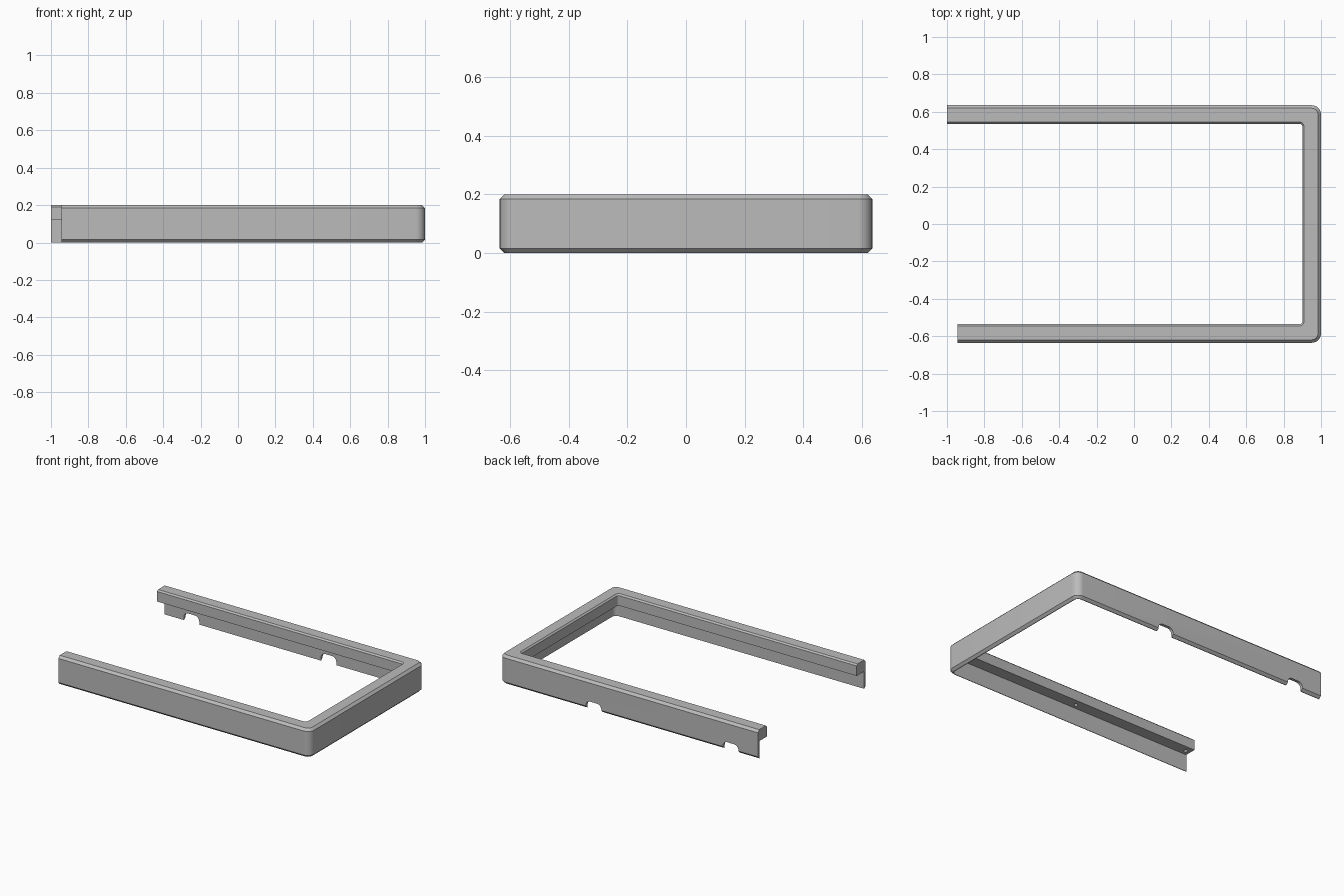
import bpy
import bmesh
import math

if "Cube" in bpy.data.objects:
    bpy.data.objects.remove(bpy.data.objects["Cube"], do_unlink=True)

HALF_DEPTH = 0.635
FRONT_END, BACK_END = -0.945, -1.0
ARC_STEPS = 8

grey = bpy.data.materials.new("plain grey")
grey.use_nodes = True
colour = (0.5, 0.5, 0.5, 1)
grey.diffuse_color = colour
grey.node_tree.nodes["Principled BSDF"].inputs["Base Color"].default_value = colour

# Cross-section: inset from the outer face, height, corner radius
section = [
    (0.0, 0.016, 0.05), (0.016, 0.0, 0.034), (0.02, 0.0, 0.03),
    (0.02, 0.12, 0.03), (0.1, 0.12, 0.015), (0.1, 0.19, 0.015),
    (0.09, 0.2, 0.025), (0.016, 0.2, 0.034), (0.0, 0.184, 0.05),
]


def u_path(inset, radius):
    """Plan outline of the U, from the front end round to the back end."""
    y = HALF_DEPTH - inset
    points = [(FRONT_END, -y)]
    for side in (-1, 1):
        for i in range(ARC_STEPS + 1):
            a = math.pi / 2 * (i / ARC_STEPS + (side - 1) / 2)
            points.append((1 - inset - radius + radius * math.cos(a),
                           side * (y - radius) + radius * math.sin(a)))
    points.append((BACK_END, y))
    return points


def make_object(name, bm):
    bmesh.ops.recalc_face_normals(bm, faces=bm.faces)
    mesh = bpy.data.meshes.new(name)
    bm.to_mesh(mesh)
    bm.free()
    mesh.materials.append(grey)
    obj = bpy.data.objects.new(name, mesh)
    bpy.context.collection.objects.link(obj)
    return obj


def extruded(name, outline, offset):
    bm = bmesh.new()
    face = bm.faces.new([bm.verts.new(p) for p in outline])
    new = bmesh.ops.extrude_face_region(bm, geom=[face])["geom"]
    bmesh.ops.translate(bm, vec=offset,
                        verts=[v for v in new if isinstance(v, bmesh.types.BMVert)])
    return make_object(name, bm)


def cut(target, cutter):
    bpy.context.view_layer.objects.active = target
    mod = target.modifiers.new("cut", "BOOLEAN")
    mod.operation = "DIFFERENCE"
    mod.solver = "EXACT"
    mod.object = cutter
    bpy.ops.object.modifier_apply(modifier=mod.name)
    bpy.data.objects.remove(cutter, do_unlink=True)


# Frame: sweep the section along the U
bm = bmesh.new()
rails = [[bm.verts.new((x, y, z)) for x, y in u_path(d, r)] for d, z, r in section]
for k, rail in enumerate(rails):
    following = rails[(k + 1) % len(rails)]
    for i in range(len(rail) - 1):
        bm.faces.new((rail[i], rail[i + 1], following[i + 1], following[i]))
for end in (0, -1):
    bm.faces.new([rail[end] for rail in rails])
frame = make_object("u_frame", bm)

# Round-topped notches in the lower edge of the back wall
WIDTH, HEIGHT, FILLET = 0.12, 0.055, 0.035
for centre in (-0.79, 0.27):
    outline = [(centre - WIDTH / 2, 0.6, -0.05), (centre + WIDTH / 2, 0.6, -0.05)]
    for side in (0, 1):
        for i in range(7):
            a = math.pi / 2 * (side + i / 6)
            cx = centre + (WIDTH / 2 - FILLET) * (1 - 2 * side)
            outline.append((cx + FILLET * math.cos(a), 0.6,
                            HEIGHT - FILLET + FILLET * math.sin(a)))
    cut(frame, extruded("notch_cutter", outline, (0, 0.1, 0)))

# Blind screw holes under the rim
for x in (-0.91, -0.01):
    for y in (-0.58, 0.58):
        ring = [(x + 0.012 * math.cos(i * math.tau / 16),
                 y + 0.012 * math.sin(i * math.tau / 16), 0.1) for i in range(16)]
        cut(frame, extruded("hole_cutter", ring, (0, 0, 0.06)))

# Smooth the round corners, keep the chamfers crisp
bpy.ops.object.select_all(action="DESELECT")
frame.select_set(True)
bpy.context.view_layer.objects.active = frame
bpy.ops.object.shade_smooth_by_angle(angle=math.radians(30))
